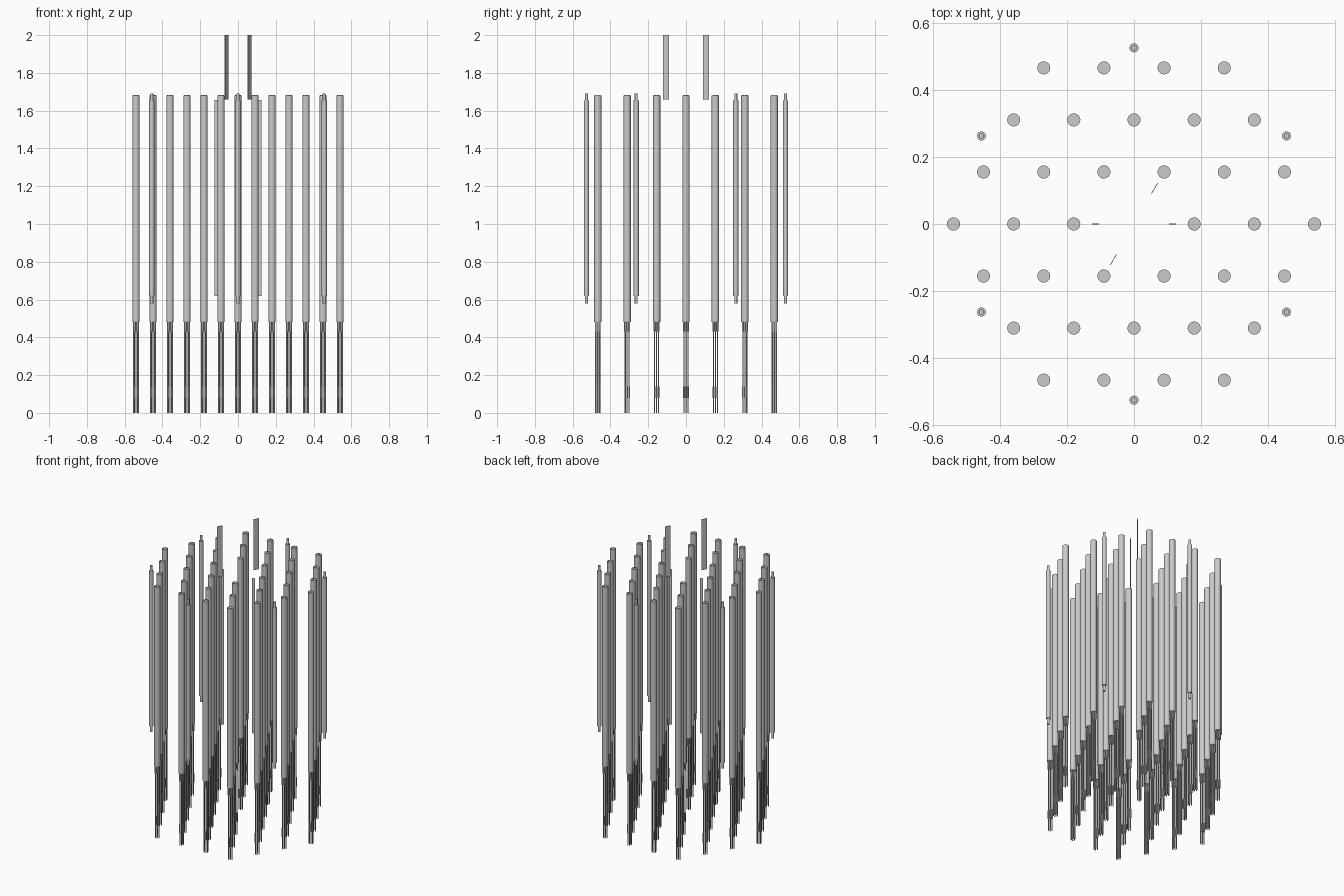
import bpy, bmesh
from math import sin, cos, pi, radians

if "Cube" in bpy.data.objects:
    bpy.data.objects.remove(bpy.data.objects["Cube"])

PITCH = 0.18
ROW = 0.1557


def lathe(bm, profile, sides, cx=0, cy=0):
    """Closed turned solid from (radius, z) pairs, listed bottom to top."""
    rings = []
    for r, z in profile:
        rings.append([bm.verts.new((cx + r * cos(2 * pi * i / sides),
                                    cy + r * sin(2 * pi * i / sides), z))
                      for i in range(sides)])
    for a, b in zip(rings, rings[1:]):
        for i in range(sides):
            j = (i + 1) % sides
            bm.faces.new((a[i], a[j], b[j], b[i])).smooth = True
    bm.faces.new(rings[0][::-1])
    bm.faces.new(rings[-1])
    for f in bm.faces:
        for e in f.edges:
            if len(e.link_faces) == 2 and e.calc_face_angle(0) > radians(40):
                e.smooth = False


def finish(bm, name):
    me = bpy.data.meshes.new(name)
    bm.normal_update()
    for e in bm.edges:
        if len(e.link_faces) == 2 and e.calc_face_angle(0) > radians(40):
            e.smooth = False
    bm.to_mesh(me)
    bm.free()
    return me


def place(me, name, x, y, z=0, rot=0):
    ob = bpy.data.objects.new(name, me)
    ob.location = (x, y, z)
    ob.rotation_euler.z = rot
    bpy.context.collection.objects.link(ob)
    return ob


# Channel sleeve with six stepped tubes hanging out of its lower end
bm = bmesh.new()
lathe(bm, [(0.0195, 0.48), (0.0195, 1.68)], 24)
for k in range(6):
    a = k * pi / 3
    lathe(bm, [(0.003, 0), (0.003, 0.08), (0.004, 0.08), (0.004, 0.14),
               (0.003, 0.14), (0.003, 0.43), (0.005, 0.43), (0.005, 1.682)],
          12, 0.0122 * cos(a), 0.0122 * sin(a))
channel = finish(bm, "channel")

# Hexagonal lattice: each row lists how many channels it holds
for row, count in zip(range(-3, 4), (4, 5, 6, 7, 6, 5, 4)):
    for i in range(count):
        x = (i - (count - 1) / 2) * PITCH
        if row == 0 and abs(x) < 0.01:
            continue
        place(channel, "channel", x, row * ROW)

# Six outer rods with thin end pins
bm = bmesh.new()
lathe(bm, [(0.008, 0.58), (0.008, 0.62), (0.0135, 0.62), (0.0135, 1.655),
           (0.008, 1.655), (0.008, 1.69)], 24)
outer = finish(bm, "outer_rod")
for k in range(6):
    a = radians(30 + 60 * k)
    place(outer, "outer_rod", 0.527 * cos(a), 0.527 * sin(a))


# Thin radial blades around the empty centre
def blade(name, length, z0, z1, radius, angle):
    bm = bmesh.new()
    bmesh.ops.create_cube(bm, size=1)
    bmesh.ops.scale(bm, vec=(length, 0.002, z1 - z0), verts=bm.verts)
    place(finish(bm, name), name, radius * cos(angle), radius * sin(angle),
          (z0 + z1) / 2, angle)


for half in (0, pi):
    blade("lower_blade", 0.021, 0.62, 1.657, 0.115, half)
    blade("raised_blade", 0.037, 1.66, 2.0, 0.123, radians(60) + half)
